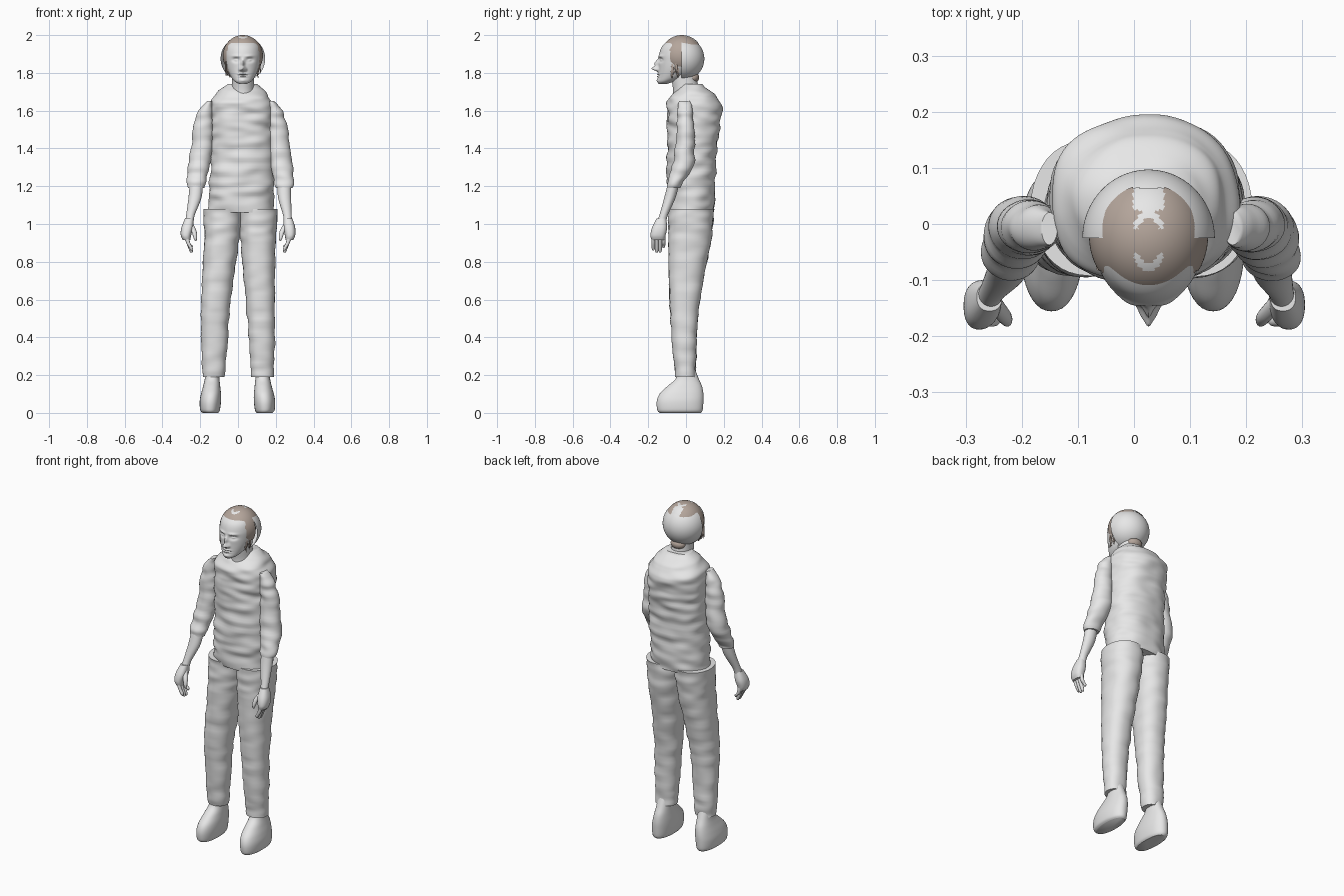
import bpy, bmesh, math, random
from mathutils import Vector, noise

random.seed(4)
old = bpy.data.objects.get("Cube")
if old:
    bpy.data.objects.remove(old, do_unlink=True)


def material(name, colour):
    mat = bpy.data.materials.new(name)
    mat.use_nodes = True
    mat.diffuse_color = (*colour, 1)
    mat.node_tree.nodes["Principled BSDF"].inputs["Base Color"].default_value = (*colour, 1)
    return mat


GREY = material("plain grey", (0.8, 0.8, 0.8))
BROWN = material("hair brown", (0.46, 0.38, 0.33))
MID = 0.026  # centre line of head and neck


def finish(name, bm, *mats):
    bmesh.ops.recalc_face_normals(bm, faces=bm.faces)
    mesh = bpy.data.meshes.new(name)
    bm.to_mesh(mesh)
    bm.free()
    obj = bpy.data.objects.new(name, mesh)
    bpy.context.collection.objects.link(obj)
    for mat in mats:
        mesh.materials.append(mat)
    bpy.ops.object.select_all(action="DESELECT")
    obj.select_set(True)
    bpy.context.view_layer.objects.active = obj
    bpy.ops.object.shade_smooth_by_angle(angle=math.radians(50))
    return obj


def smooth_rows(rows, steps):
    """Pass a smooth curve through the cross-section rows."""
    out = []
    for i in range(len(rows) - 1):
        a, b, c, d = (rows[min(max(i + k, 0), len(rows) - 1)] for k in (-1, 0, 1, 2))
        for s in range(steps):
            t = s / steps
            out.append([q + t / 2 * (r - p + t * (2 * p - 5 * q + 4 * r - w + t * (3 * (q - r) + w - p)))
                        for p, q, r, w in zip(a, b, c, d)])
    return out + [rows[-1]]


def loft(name, rows, mat=GREY, segs=40, steps=6, power=2.0, wrinkle=0, shape=None):
    """Skin rows of (z, left edge, right edge, front edge, back edge)."""
    bm = bmesh.new()
    rings = []
    for z, x0, x1, y0, y1 in smooth_rows(rows, steps):
        centre = Vector(((x0 + x1) / 2, (y0 + y1) / 2, z))
        ring = []
        for k in range(segs):
            a = math.tau * k / segs
            c, s = math.cos(a), math.sin(a)
            out = Vector((math.copysign(abs(c) ** (2 / power), c) * (x1 - x0) / 2,
                          math.copysign(abs(s) ** (2 / power), s) * (y1 - y0) / 2, 0))
            p = centre + out
            if wrinkle:
                p += out.normalized() * wrinkle * noise.noise(Vector((p.x * 9, p.y * 9, z * 24)))
            ring.append(bm.verts.new(shape(p) if shape else p))
        rings.append(ring)
    for low, high in zip(rings, rings[1:]):
        for k in range(segs):
            n = (k + 1) % segs
            bm.faces.new((low[k], low[n], high[n], high[k]))
    bm.faces.new(rings[0][::-1])
    bm.faces.new(rings[-1])
    return finish(name, bm, mat)


def ellipsoid(centre, radii):
    bm = bmesh.new()
    bmesh.ops.create_uvsphere(bm, u_segments=96, v_segments=64, radius=1)
    for v in bm.verts:
        v.co = Vector(centre) + Vector(r * c for r, c in zip(radii, v.co))
    return bm


def keep(bm, rule):
    gone = [f for f in bm.faces if not rule(f.calc_center_median())]
    bmesh.ops.delete(bm, geom=gone, context="FACES")


def both_sides(name, rows, shift, **options):
    """Build the right part, then its slightly offset mirror twin."""
    loft("right_" + name, rows, **options)
    twin = [(z, shift(z) - x1, shift(z) - x0, y0, y1) for z, x0, x1, y0, y1 in rows]
    loft("left_" + name, twin, **options)


# Shirt body
loft("shirt", [
    (1.06, -.155, .19, -.09, .145), (1.2, -.15, .19, -.1, .155),
    (1.4, -.145, .19, -.1, .165), (1.55, -.148, .192, -.1, .182),
    (1.63, -.148, .185, -.1, .185), (1.68, -.125, .16, -.08, .15),
    (1.72, -.08, .125, -.045, .11), (1.74, -.055, .1, -.03, .09)],
    segs=72, steps=14, power=2.3, wrinkle=.012)


# Arms
def arm_shift(z):
    return .025 * min(max((z - .95) / .25, 0), 1)


both_sides("sleeve", [
    (1.19, -.265, -.18, -.1, -.03), (1.22, -.272, -.172, -.098, -.015),
    (1.3, -.265, -.15, -.075, .04), (1.42, -.248, -.135, -.055, .045),
    (1.53, -.232, -.132, -.05, .042), (1.6, -.21, -.134, -.045, .035),
    (1.65, -.165, -.138, -.035, .02)], arm_shift, wrinkle=.01, steps=8)
both_sides("forearm", [
    (1.01, -.28, -.235, -.155, -.105), (1.05, -.274, -.228, -.14, -.095),
    (1.14, -.262, -.193, -.115, -.055), (1.22, -.255, -.185, -.095, -.035)], arm_shift)
both_sides("palm", [
    (.915, -.292, -.252, -.182, -.115), (.94, -.303, -.248, -.188, -.108),
    (.98, -.3, -.238, -.18, -.1), (1.03, -.28, -.235, -.155, -.105)],
    arm_shift, power=2.4)
for i, finger in enumerate(("index", "middle", "ring", "little")):
    y, tip = -.173 + i * .018, .86 - .012 * (i in (1, 2)) + .012 * (i == 3)
    both_sides(finger + "_finger", [
        (tip, -.252, -.242, y - .004, y + .004), (tip + .012, -.258, -.239, y - .009, y + .009),
        (.9, -.274, -.253, y - .01, y + .01), (.94, -.288, -.262, y - .01, y + .01)],
        arm_shift, segs=14, steps=4)
both_sides("thumb", [
    (.91, -.228, -.22, -.178, -.168), (.925, -.235, -.217, -.183, -.162),
    (.96, -.246, -.219, -.176, -.15), (1.0, -.262, -.236, -.155, -.125)],
    arm_shift, segs=16, steps=4)

# Trousers and shoes
both_sides("trouser_leg", [
    (.19, -.188, -.072, -.055, .052), (.3, -.193, -.062, -.067, .055),
    (.5, -.196, -.048, -.082, .062), (.7, -.19, -.025, -.09, .092),
    (.9, -.181, .005, -.093, .13), (1.0, -.18, .018, -.093, .142),
    (1.08, -.18, .02, -.092, .148)],
    lambda z: .03 * max(0, (z - .6) / .48), steps=9, power=2.25, wrinkle=.007)
both_sides("shoe", [
    (0, -.188, -.105, -.14, .078), (.015, -.2, -.096, -.152, .088),
    (.06, -.203, -.09, -.155, .092), (.1, -.196, -.09, -.14, .092),
    (.14, -.185, -.094, -.1, .085), (.18, -.176, -.098, -.055, .068),
    (.23, -.172, -.1, -.038, .048)], lambda z: -.006, power=2.2)

# Neck
loft("neck", [
    (1.64, -.045, .097, -.075, .08), (1.7, -.035, .087, -.068, .07),
    (1.76, -.032, .084, -.075, .06), (1.82, -.035, .087, -.08, .055)])

# Face bumps: side offset, height, width, tallness, depth
BUMPS = [
    (0, 1.822, .013, .012, .034), (0, 1.85, .009, .02, .02),      # nose
    (.014, 1.817, .007, .007, .01),                               # nostrils
    (.036, 1.868, .018, .011, -.015), (.036, 1.867, .011, .006, .01),  # sockets, eyes
    (.034, 1.889, .022, .007, .006),                              # brows
    (0, 1.793, .022, .004, .007), (0, 1.781, .018, .004, .007),   # lips
    (0, 1.787, .026, .002, -.006), (0, 1.76, .018, .009, .006)]   # mouth, chin


def sculpt_face(p):
    if p.y < -.06:
        push = 0
        for dx, z, width, tall, depth in BUMPS:
            u, v = (abs(p.x - MID) - dx) / width, (p.z - z) / tall
            push += depth * math.exp(-u * u - v * v)
        p.y -= push
    return p


loft("face", [
    (1.742, .005, .047, -.145, -.1), (1.755, -.018, .07, -.15, -.06),
    (1.78, -.038, .09, -.148, -.01), (1.82, -.056, .108, -.146, .03),
    (1.86, -.066, .118, -.146, .06), (1.9, -.07, .122, -.142, .07),
    (1.94, -.063, .115, -.127, .06), (1.97, -.043, .095, -.095, .04),
    (1.988, -.01, .062, -.06, .01)],
    segs=144, steps=14, shape=sculpt_face)

# Rounded back of the head, open toward the face
scalp = ellipsoid((MID, -.025, 1.875), (.118, .122, .118))
keep(scalp, lambda c: c.y > -.025)
finish("back_scalp", scalp, GREY)

# Hair cap with strips running down the temples and a thin crown
cap = ellipsoid((MID, -.022, 1.89), (.106, .112, .11))
keep(cap, lambda c: (c.z > 1.953 and c.y < .065)
     or (-.085 < c.y < -.025 and c.z > 1.835 and abs(c.x - MID) > .06))
for face in cap.faces:
    c = face.calc_center_median()
    across = (c.x - MID) / .028
    oval = math.hypot(across, (c.y + .03) / .05)
    crown = .8 < oval < 1.1 and abs(c.y + .03) > .022
    face.material_index = int(c.z > 1.95 and (crown or (abs(across) < 1 and c.y > .025)))
finish("hair_cap", cap, BROWN, GREY)

# Hair at the nape and loose wisps beside the jaw
nape = ellipsoid((MID, .035, 1.775), (.045, .035, .03))
finish("nape_hair", nape, BROWN)
for i in range(16):
    side = 1 if i % 2 else -1
    x = MID + side * random.uniform(.072, .092)
    y, tip = random.uniform(-.08, -.03), random.uniform(1.765, 1.8)
    lean = side * random.uniform(-.012, .008)
    loft("hair_wisp", [
        (tip, x + lean - .001, x + lean + .001, y - .002, y + .002),
        (tip + .03, x - .004, x + .004, y - .006, y + .006),
        (1.86, x - .004, x + .004, y - .008, y + .008)], BROWN, segs=8, steps=3)
